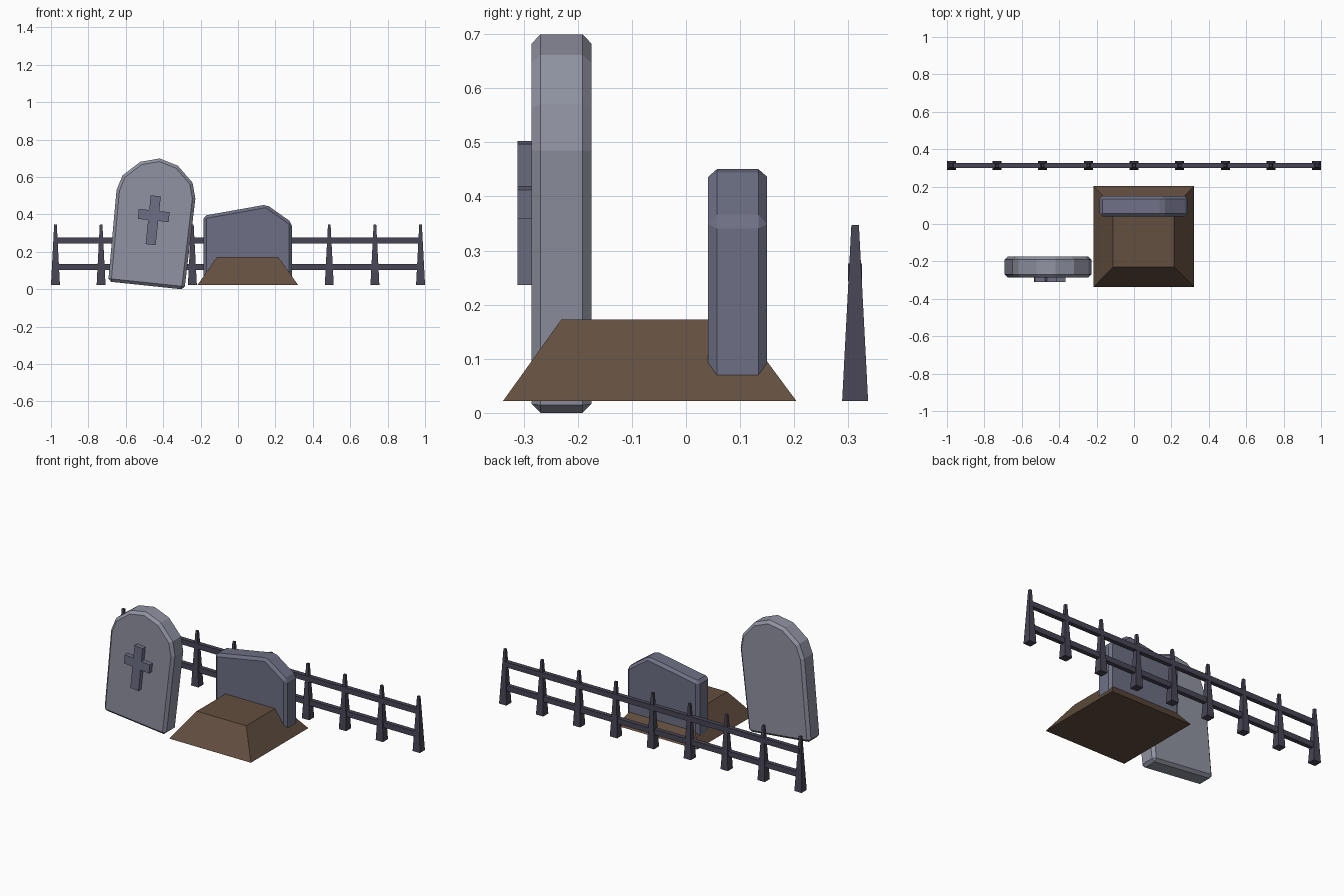
import bpy, bmesh, math
from mathutils import Matrix

default = bpy.data.objects.get("Cube")
if default:
    bpy.data.objects.remove(default, do_unlink=True)


def material(name, rgb):
    m = bpy.data.materials.new(name)
    m.use_nodes = True
    m.diffuse_color = (*rgb, 1)
    m.node_tree.nodes["Principled BSDF"].inputs["Base Color"].default_value = (*rgb, 1)
    return m


LIGHT_STONE = material("light stone", (0.28, 0.29, 0.36))
DARK_STONE = material("dark stone", (0.155, 0.163, 0.234))
SOIL = material("soil", (0.125, 0.077, 0.050))
IRON = material("iron", (0.064, 0.060, 0.090))


def finish(name, bm, mat):
    bmesh.ops.recalc_face_normals(bm, faces=bm.faces)
    mesh = bpy.data.meshes.new(name)
    bm.to_mesh(mesh)
    bm.free()
    mesh.materials.append(mat)
    obj = bpy.data.objects.new(name, mesh)
    bpy.context.collection.objects.link(obj)
    return obj


def slab(name, outline, y0, y1, mat, bevel=0):
    """Extrude an x-z outline from y0 to y1, with optional chamfered edges."""
    bm = bmesh.new()
    face = bm.faces.new([bm.verts.new((x, y0, z)) for x, z in outline])
    new = bmesh.ops.extrude_face_region(bm, geom=[face])["geom"]
    moved = [v for v in new if isinstance(v, bmesh.types.BMVert)]
    bmesh.ops.translate(bm, verts=moved, vec=(0, y1 - y0, 0))
    obj = finish(name, bm, mat)
    if bevel:
        mod = obj.modifiers.new("chamfer", 'BEVEL')
        mod.width = bevel
        mod.segments = 1
        mod.limit_method = 'ANGLE'
        mod.angle_limit = math.radians(45)
    return obj


def frustum(name, bottom, top, z0, z1, mat):
    """Tapered block; bottom and top are (x0, x1, y0, y1)."""
    bm = bmesh.new()
    rings = []
    for (x0, x1, y0, y1), z in ((bottom, z0), (top, z1)):
        rings.append([bm.verts.new((x, y, z))
                      for x, y in ((x0, y0), (x1, y0), (x1, y1), (x0, y1))])
    low, high = rings
    bm.faces.new(low)
    bm.faces.new(high)
    for i in range(4):
        j = (i + 1) % 4
        bm.faces.new((low[i], low[j], high[j], high[i]))
    return finish(name, bm, mat)


def mirrored(half):
    """Close a right-hand half outline with its mirror image."""
    return half + [(-x, z) for x, z in reversed(half) if x > 0]


# Leaning round-topped headstone and its raised cross
lean = Matrix.Translation((-0.49, 0, 0.02)) @ Matrix.Rotation(math.radians(6), 4, 'Y')
arch = mirrored([(0.205, 0), (0.212, 0.49), (0.188, 0.573), (0.10, 0.655), (0, 0.683)])
headstone = slab("leaning_headstone", arch, -0.285, -0.175, LIGHT_STONE, 0.016)
cross_outline = mirrored([(0.027, 0.22), (0.027, 0.35), (0.083, 0.35),
                          (0.083, 0.403), (0.027, 0.403), (0.027, 0.482)])
cross = slab("headstone_cross", cross_outline, -0.311, -0.28, DARK_STONE)
for part in (headstone, cross):
    part.matrix_world = lean

# Broken headstone with a slanted top, set in the grave
slab("broken_headstone",
     [(-0.185, 0.024), (0.288, 0.024), (0.288, 0.357), (0.152, 0.453), (-0.185, 0.393)],
     0.041, 0.15, DARK_STONE, 0.016)

# Grave mound
frustum("grave_mound", (-0.217, 0.322, -0.338, 0.204), (-0.112, 0.215, -0.23, 0.092),
        0.022, 0.173, SOIL)

# Fence: tapered posts joined by two rails
FENCE_Y, END = 0.3125, 0.976


def square(x, r):
    return (x - r, x + r, FENCE_Y - r, FENCE_Y + r)


for i in range(9):
    x = END * (i - 4) / 4
    frustum(f"fence_post_{i + 1}", square(x, 0.024), square(x, 0.007), 0.022, 0.347, IRON)

for name, z in (("lower_rail", 0.12), ("upper_rail", 0.26)):
    section = (-END, END, FENCE_Y - 0.013, FENCE_Y + 0.013)
    frustum(name, section, section, z - 0.016, z + 0.016, IRON)
